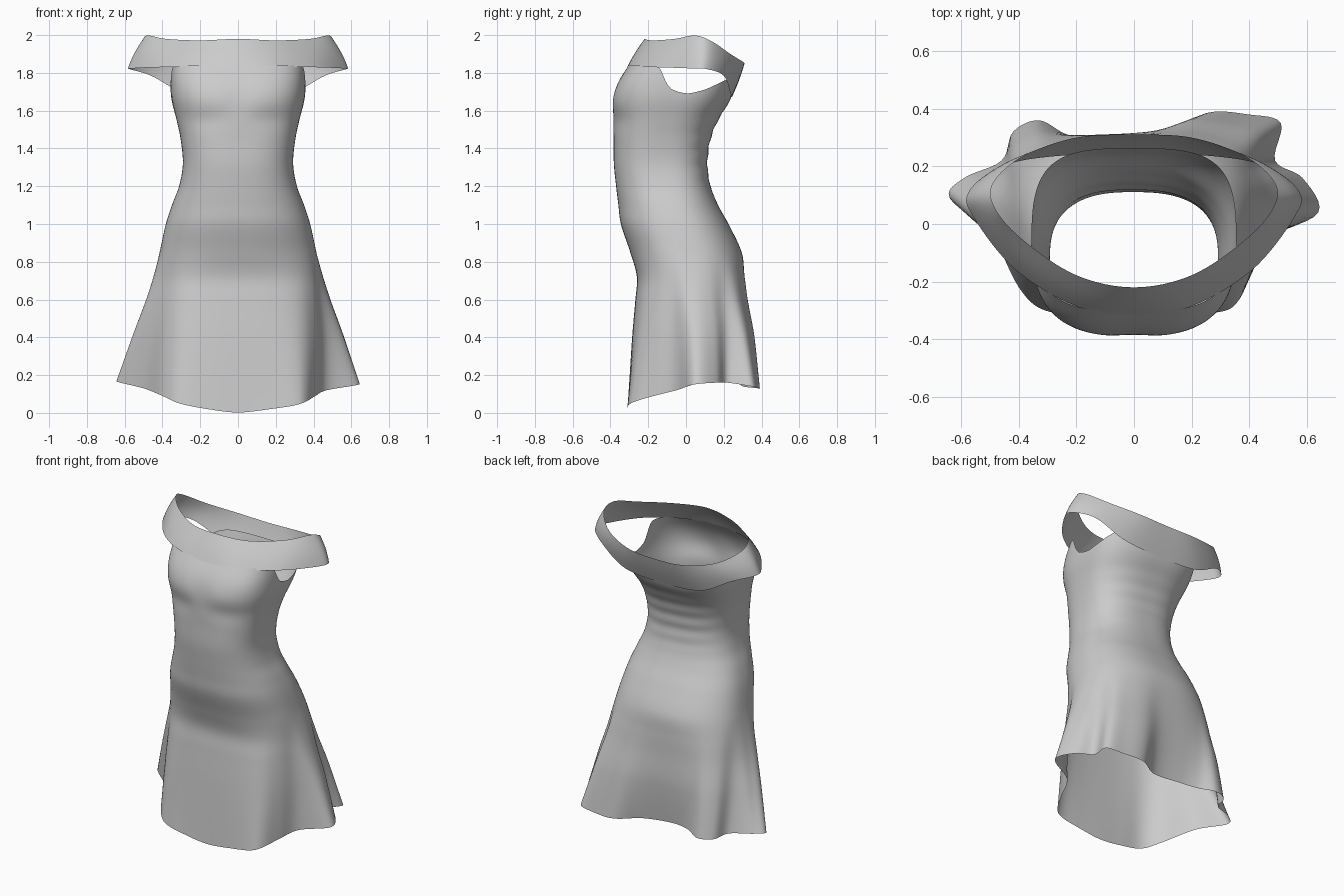
import bpy, math

if "Cube" in bpy.data.objects:
    bpy.data.objects.remove(bpy.data.objects["Cube"])

# z, half width, front y, back y, y of widest point, squareness
SECTIONS = [
    (0.0, .62, -.31, .38, .07, 2.3), (.4, .53, -.285, .36, .05, 2.4),
    (.6, .475, -.268, .33, .03, 2.5), (.72, .445, -.26, .315, .02, 2.5),
    (.85, .415, -.295, .295, 0, 2.4), (1.0, .382, -.345, .225, -.04, 2.4),
    (1.1, .35, -.358, .17, -.07, 2.4), (1.2, .312, -.37, .13, -.1, 2.5),
    (1.32, .292, -.382, .113, -.12, 2.6), (1.45, .304, -.383, .13, -.12, 2.6),
    (1.55, .325, -.387, .17, -.1, 2.6), (1.66, .352, -.39, .235, -.06, 2.8),
    (1.75, .358, -.36, .258, -.02, 3.1), (1.86, .355, -.29, .29, 0, 3.1)]

# hem folds, evenly spaced around from the front centre toward +x
HEM = [
    (0, -.31, .002), (.17, -.31, .02), (.30, -.305, .04), (.36, -.27, .06),
    (.41, -.17, .09), (.47, -.05, .12), (.64, .04, .15), (.585, .16, .16),
    (.49, .22, .16), (.51, .35, .14), (.40, .38, .13), (.25, .385, .13),
    (.1, .30, .14), (-.1, .29, .16), (-.23, .31, .16), (-.33, .36, .15),
    (-.42, .32, .15), (-.46, .22, .16), (-.59, .16, .17), (-.64, .09, .165),
    (-.5, -.03, .13), (-.40, -.22, .09), (-.31, -.30, .05), (-.16, -.31, .02)]

# bodice top height every 15 degrees, front to back (dips under the arm)
TOP = [1.84, 1.84, 1.84, 1.84, 1.84, 1.82, 1.70, 1.705, 1.735, 1.76, 1.77, 1.77, 1.77]

BAND_TOP = [(0, -.22, 1.98), (.2, -.178, 1.972), (.38, -.06, 1.98), (.48, .05, 1.998),
            (.49, .14, 1.965), (.385, .235, 1.90), (.2, .30, 1.86), (0, .31, 1.85)]
BAND_LOW = [(0, -.312, 1.83), (.2, -.285, 1.83), (.41, -.16, 1.83), (.555, .02, 1.824),
            (.575, .11, 1.82), (.46, .20, 1.785), (.27, .236, 1.69), (0, .243, 1.67)]


def catmull(a, b, c, d, t):
    return tuple(.5 * (2*q + (r-p)*t + (2*p-5*q+4*r-s)*t*t + (3*q-p-3*r+s)*t**3)
                 for p, q, r, s in zip(a, b, c, d))


def loop_point(points, u):
    """Smooth point on a closed loop, u in 0..1."""
    n = len(points)
    f = u * n
    i = int(f)
    return catmull(*[points[(i + k) % n] for k in (-1, 0, 1, 2)], f - i)


def slope(i):
    a, b = SECTIONS[max(i - 1, 0)], SECTIONS[min(i + 1, len(SECTIONS) - 1)]
    return [(q - p) / (b[0] - a[0]) for p, q in zip(a, b)]


def section(z):
    """Hermite blend between the unevenly spaced sections."""
    z = max(0, min(1.859, z))
    i = max(k for k in range(len(SECTIONS) - 1) if SECTIONS[k][0] <= z)
    a, b = SECTIONS[i], SECTIONS[i + 1]
    h = b[0] - a[0]
    t = (z - a[0]) / h
    e = t * t * (3 - 2 * t)
    return [p + (q - p) * e + h * (m * t * (1-t)**2 - n * t * t * (1-t))
            for p, q, m, n in zip(a, b, slope(i), slope(i + 1))]


def torso(u, z):
    """Superellipse cross-section of the body at height z."""
    _, w, front, back, mid, n = section(z)
    s, c = math.sin(u * math.tau), math.cos(u * math.tau)
    x = math.copysign(w * abs(s) ** (2 / n), s)
    y = mid + ((front if c > 0 else back) - mid) * abs(c) ** (2 / n)
    return x, y


def mirror_loop(half):
    return half + [(-x, y, z) for x, y, z in half[-2:0:-1]]


def sheet(name, point, nu, nv):
    """Tube-like cloth surface, closed around u and open along v."""
    verts = [point(i / nu, j / nv) for j in range(nv + 1) for i in range(nu)]
    faces = [(j*nu + i, j*nu + (i+1) % nu, (j+1)*nu + (i+1) % nu, (j+1)*nu + i)
             for j in range(nv) for i in range(nu)]
    mesh = bpy.data.meshes.new(name)
    mesh.from_pydata(verts, [], faces)
    mesh.polygons.foreach_set("use_smooth", [True] * len(faces))
    obj = bpy.data.objects.new(name, mesh)
    bpy.context.collection.objects.link(obj)
    return obj


top_loop = [(h,) for h in TOP + TOP[-2:0:-1]]


def dress_point(u, v):
    hem = loop_point(HEM, u)
    top = loop_point(top_loop, u)[0]
    z = hem[2] + (top - hem[2]) * v
    x, y = torso(u, z)
    # skirt folds grow toward the hem
    hx, hy = torso(u, hem[2])
    w = max(0, (.85 - z) / (.85 - hem[2])) ** 1.35
    x += w * (hem[0] - hx)
    y += w * (hem[1] - hy)
    c = math.cos(u * math.tau)
    # gathered wrinkles on the back waist
    if c < 0 and 1.15 < z < 1.65:
        y += .003 * c * c * math.sin(z * 70 + 5 * x) * math.sin((z - 1.15) / .5 * math.pi)
    # soft hollow between and below the bust
    if c > 0:
        y += .008 * math.exp(-(x / .07) ** 2 - ((z - 1.66) / .08) ** 2)
        y += .009 * math.exp(-((abs(x) - .17) / .12) ** 2 - ((z - 1.55) / .06) ** 2)
    return x, y, z


band_top, band_low = mirror_loop(BAND_TOP), mirror_loop(BAND_LOW)


def band_point(u, v):
    a, b = loop_point(band_low, u), loop_point(band_top, u)
    x, y, z = (p + (q - p) * v for p, q in zip(a, b))
    bulge = 1 + .015 * math.sin(v * math.pi)
    return x * bulge, .02 + (y - .02) * bulge, z


sheet("dress_body", dress_point, 144, 90)
sheet("shoulder_band", band_point, 112, 10)
